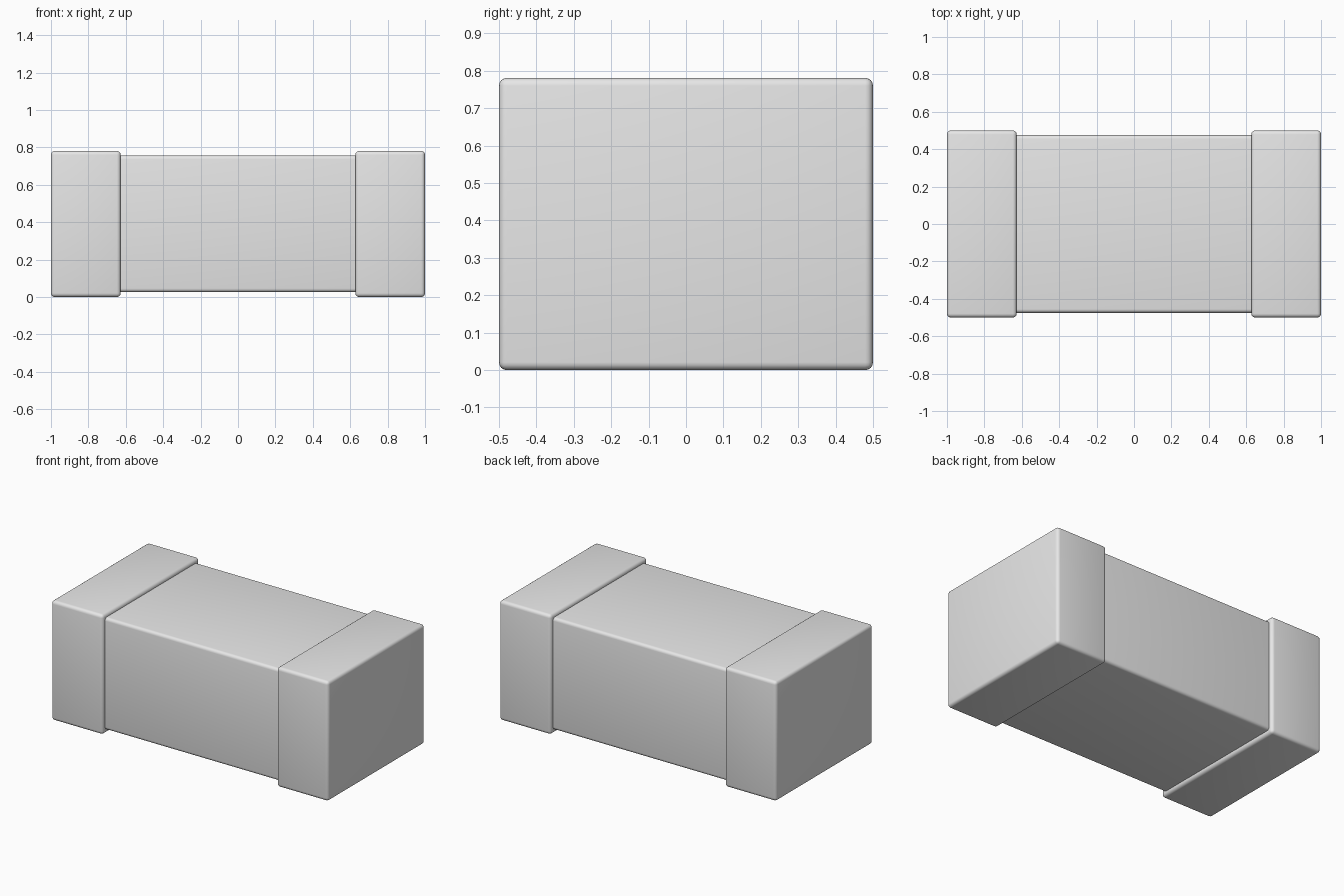
import bpy

if "Cube" in bpy.data.objects:
    bpy.data.objects.remove(bpy.data.objects["Cube"])

# Single flat grey for the whole chip component
grey = bpy.data.materials.new("light_grey")
grey.diffuse_color = (0.8, 0.8, 0.8, 1)
grey.use_nodes = True
grey.node_tree.nodes["Principled BSDF"].inputs["Base Color"].default_value = grey.diffuse_color


def rounded_box(name, lo, hi, radius):
    """Box between two corners with rounded edges."""
    centre = [(a + b) / 2 for a, b in zip(lo, hi)]
    bpy.ops.mesh.primitive_cube_add(size=1, location=centre)
    ob = bpy.context.object
    ob.name = name
    ob.scale = [b - a for a, b in zip(lo, hi)]
    bpy.ops.object.transform_apply(location=False, rotation=False, scale=True)
    bevel = ob.modifiers.new("rounded_edges", 'BEVEL')
    bevel.width = radius
    bevel.segments = 4
    bpy.ops.object.modifier_apply(modifier=bevel.name)
    ob.data.materials.append(grey)
    bpy.ops.object.shade_smooth_by_angle(angle=0.6)
    return ob


# Ceramic body, ends tucked inside the terminals
rounded_box("body", (-0.97, -0.475, 0.026), (0.97, 0.475, 0.757), 0.02)

# Metal end terminals
rounded_box("left_terminal", (-1, -0.5, 0), (-0.627, 0.5, 0.781), 0.021)
rounded_box("right_terminal", (0.627, -0.5, 0), (1, 0.5, 0.781), 0.021)
